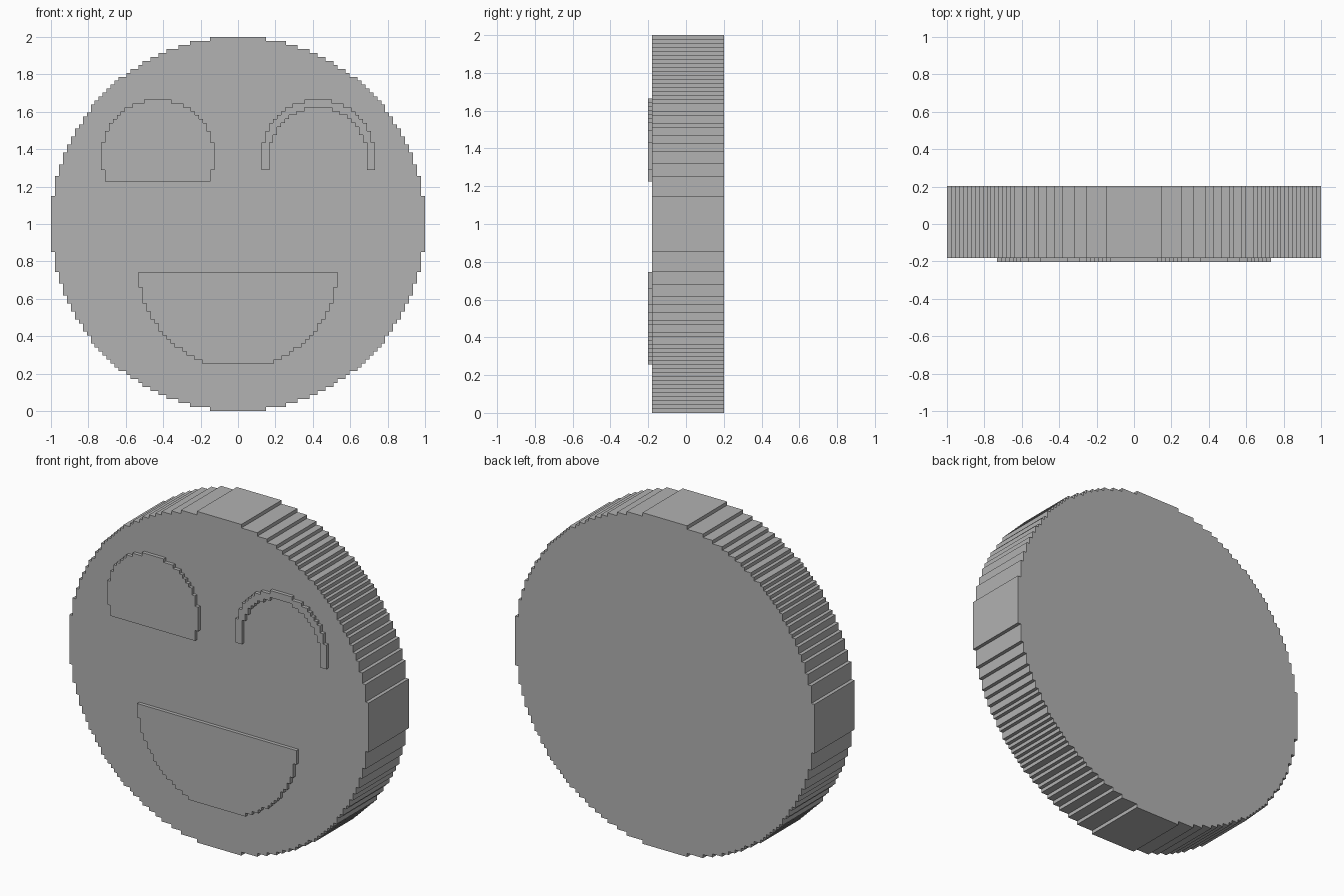
import bpy, bmesh, math

cube = bpy.data.objects.get("Cube")
if cube:
    bpy.data.objects.remove(cube, do_unlink=True)

CELL = 2 / 94        # grid cell of the disc and mouth
EYE_CELL = 0.0209    # grid cell of the eyes
BACK = 9.5 * CELL
FACE = -8.5 * CELL
FRONT = -BACK

grey = bpy.data.materials.new("plain_grey")
grey.use_nodes = True
grey.diffuse_color = (0.445, 0.445, 0.445, 1)
grey.node_tree.nodes["Principled BSDF"].inputs["Base Color"].default_value = grey.diffuse_color


def stepped_side(radius, low, high):
    """Right-hand edge of a pixelated circle from row edge low to high."""
    points = []
    for i in range(round(high - low)):
        d = low + i + 0.5
        reach = math.sqrt(radius ** 2 - d ** 2)
        # whole radius: cell centres lie on halves, otherwise on integers
        if radius == int(radius):
            half = math.floor(reach + 0.5)
        else:
            half = math.floor(reach) + 0.5
        if points and points[-1][0] == half:
            points[-1] = (half, d + 0.5)
        else:
            points += [(half, d - 0.5), (half, d + 0.5)]
    return points


def mirrored(side):
    return [(-x, z) for x, z in reversed(side)]


def slab(name, outline, cell, centre, front, back):
    """Extrude an outline in the xz plane from front to back."""
    bm = bmesh.new()
    verts = [bm.verts.new((centre[0] + x * cell, front, centre[1] + z * cell))
             for x, z in outline]
    face = bm.faces.new(verts)
    new = bmesh.ops.extrude_face_region(bm, geom=[face], use_keep_orig=True)["geom"]
    moved = [g for g in new if isinstance(g, bmesh.types.BMVert)]
    bmesh.ops.translate(bm, verts=moved, vec=(0, back - front, 0))
    bmesh.ops.recalc_face_normals(bm, faces=bm.faces)
    mesh = bpy.data.meshes.new(name)
    bm.to_mesh(mesh)
    bm.free()
    mesh.materials.append(grey)
    obj = bpy.data.objects.new(name, mesh)
    bpy.context.collection.objects.link(obj)


# Head disc
side = stepped_side(47, -47, 47)
slab("head_disc", side + mirrored(side), CELL, (0, 1), FACE, BACK)

# Open mouth: lower part of a circle, cut flat at top and bottom
side = stepped_side(25, -24, -1)
slab("mouth", side + mirrored(side), CELL, (0, 36 * CELL), FRONT, FACE)

# Open eye: circle cut flat below
side = stepped_side(14.5, -6.5, 14.5)
slab("right_eye", side + mirrored(side), EYE_CELL, (-0.4285, 1.362), FRONT, FACE)

# Winking eye: thin arch
outer = stepped_side(14.5, -3.5, 14.5)
inner = stepped_side(12.5, -3.5, 12.5)
arch = outer + mirrored(outer) + [(-x, z) for x, z in inner] + list(reversed(inner))
slab("left_eye_wink", arch, EYE_CELL, (0.4285, 1.362), FRONT, FACE)
